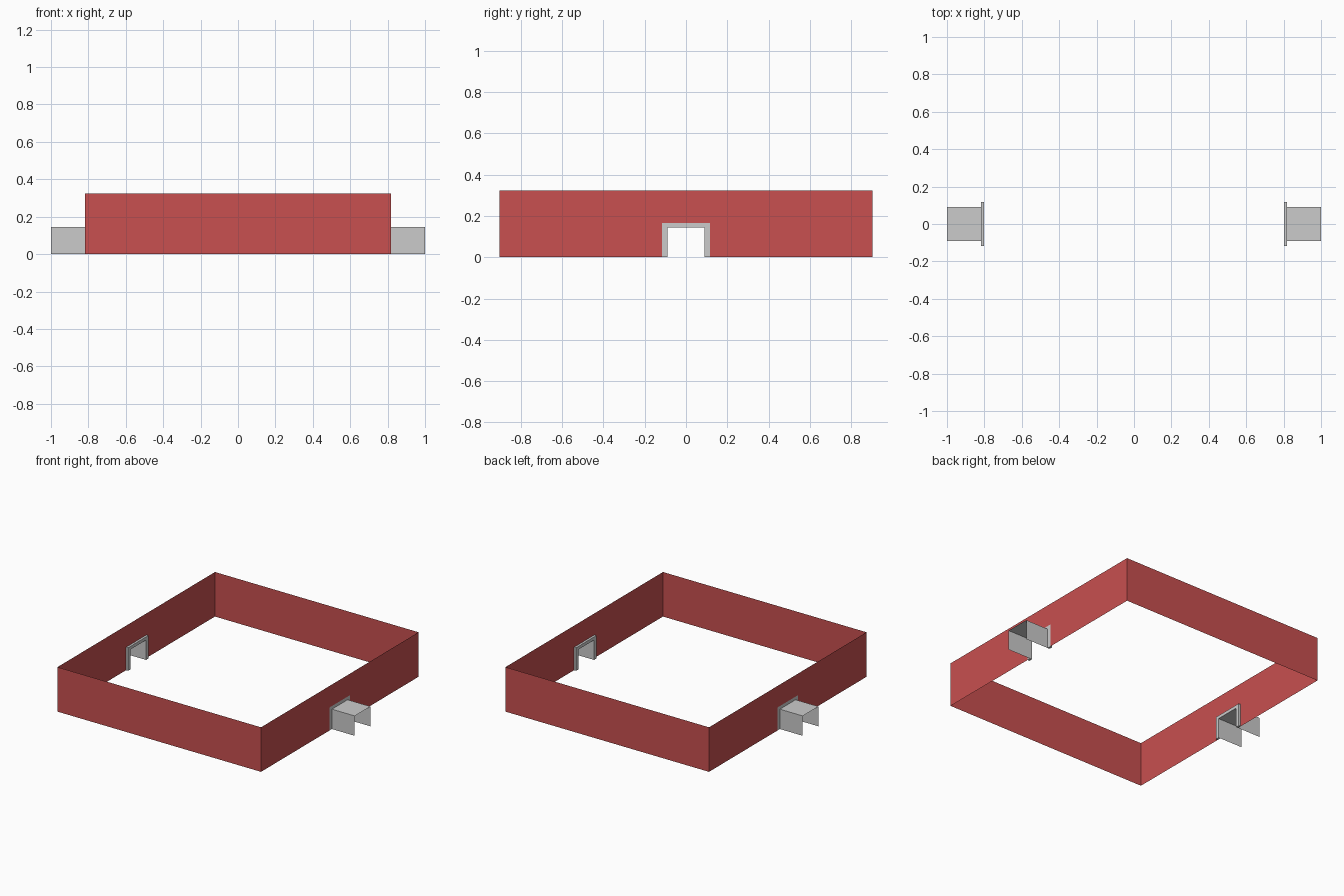
import bpy

if "Cube" in bpy.data.objects:
    bpy.data.objects.remove(bpy.data.objects["Cube"])

WX, WY, H = 0.817, 0.903, 0.323      # wall half sizes and height
FY, FZ = 0.117, 0.167                # door frame outer half width, height
TY, TZ = 0.09, 0.144                 # passage half width, height
FX = 0.801                           # inner face of frame

red = bpy.data.materials.new("red_wall")
red.diffuse_color = (0.58, 0.08, 0.08, 1)
red.use_nodes = True
red.node_tree.nodes["Principled BSDF"].inputs["Base Color"].default_value = red.diffuse_color


def make(name, verts, faces, mat=None):
    me = bpy.data.meshes.new(name)
    me.from_pydata(verts, [], faces)
    ob = bpy.data.objects.new(name, me)
    bpy.context.collection.objects.link(ob)
    if mat:
        me.materials.append(mat)
    return ob


def arch(y, z):
    return [(-y, 0), (-y, z), (y, z), (y, 0)]


# front and back walls
for name, s in (("front_wall", -1), ("back_wall", 1)):
    pts = [(-WX, 0), (WX, 0), (WX, H), (-WX, H)]
    if s > 0:
        pts.reverse()
    make(name, [(x, s * WY, z) for x, z in pts], [(0, 1, 2, 3)], red)

for side, s in (("left", -1), ("right", 1)):
    # side wall with doorway notch
    pts = [(-WY, 0), (-FY, 0), (-FY, FZ), (FY, FZ), (FY, 0), (WY, 0),
           (WY, H), (FY, H), (-FY, H), (-WY, H)]
    quads = [(0, 1, 2, 8, 9), (2, 3, 7, 8), (3, 4, 5, 6, 7)]
    if s < 0:
        quads = [q[::-1] for q in quads]
    make(side + "_wall", [(s * WX, y, z) for y, z in pts], quads, red)

    # solid door frame, flush with the outside of the wall
    ring = arch(FY, FZ) + arch(TY, TZ)
    v = [(s * x, y, z) for x in (FX, WX) for y, z in ring]
    f = []
    for i in range(3):
        f += [(i, i + 1, i + 5, i + 4), (i + 8, i + 12, i + 13, i + 9),
              (i, i + 8, i + 9, i + 1), (i + 4, i + 5, i + 13, i + 12)]
    f += [(0, 4, 12, 8), (3, 11, 15, 7)]
    if s > 0:
        f = [q[::-1] for q in f]
    make(side + "_door_frame", v, f)

    # thin passage canopy: two sides and a roof
    v = [(s * x, y, z) for x in (WX, 1.0) for y, z in arch(TY, TZ)]
    f = [(i, i + 1, i + 5, i + 4) for i in range(3)]
    if s > 0:
        f = [q[::-1] for q in f]
    make(side + "_passage", v, f)
